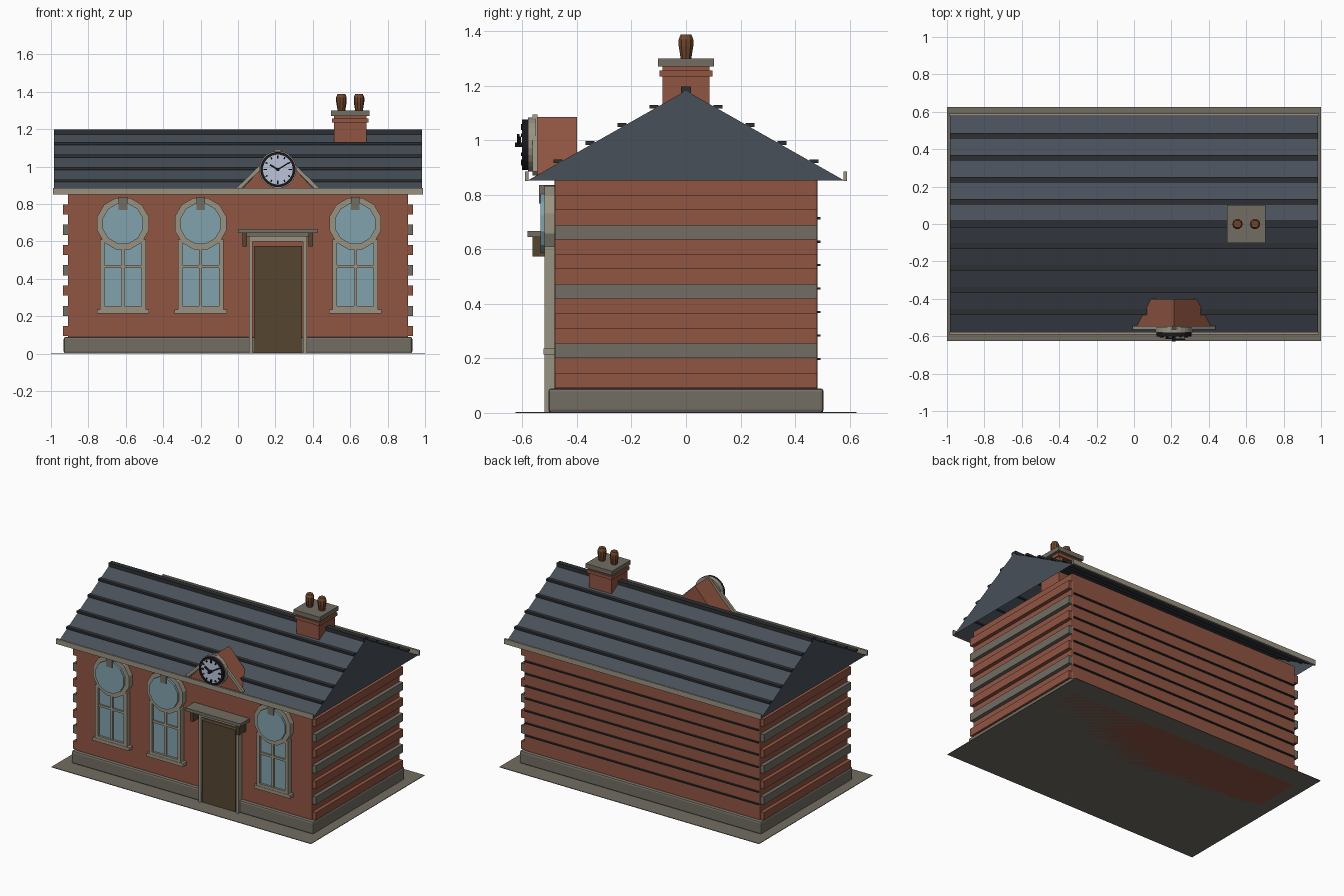
import bpy, bmesh, math
from mathutils import Matrix, Vector

if "Cube" in bpy.data.objects:
    bpy.data.objects.remove(bpy.data.objects["Cube"])


def mat(name, r, g, b):
    m = bpy.data.materials.new(name)
    m.diffuse_color = (r, g, b, 1)
    m.use_nodes = True
    m.node_tree.nodes["Principled BSDF"].inputs["Base Color"].default_value = m.diffuse_color
    return m


BRICK = mat("brick", 0.28, 0.09, 0.055)
STONE = mat("stone", 0.17, 0.155, 0.125)
TRIM = mat("trim", 0.32, 0.29, 0.22)
SLATE = mat("slate", 0.065, 0.08, 0.10)
DARK = mat("dark_slate", 0.025, 0.028, 0.032)
GLASS = mat("glass", 0.22, 0.36, 0.42)
WOOD = mat("wood", 0.09, 0.06, 0.03)
CLAY = mat("clay", 0.16, 0.06, 0.025)
FACE = mat("clock_face", 0.5, 0.55, 0.7)
BLACK = mat("black", 0.01, 0.01, 0.012)


def finish(name, bm, m):
    bmesh.ops.recalc_face_normals(bm, faces=bm.faces)
    me = bpy.data.meshes.new(name)
    bm.to_mesh(me)
    bm.free()
    me.materials.append(m)
    ob = bpy.data.objects.new(name, me)
    bpy.context.collection.objects.link(ob)
    return ob


def box(name, x, y, z, m, bevel=0, turn=0):
    """Box from (min, max) ranges; turn rotates it about y through its centre."""
    bm = bmesh.new()
    size = [r[1] - r[0] for r in (x, y, z)]
    mid = Vector([(r[0] + r[1]) / 2 for r in (x, y, z)])
    bmesh.ops.create_cube(bm, size=1, matrix=Matrix.Translation(mid)
                          @ Matrix.Rotation(turn, 4, 'Y') @ Matrix.Diagonal((*size, 1)))
    ob = finish(name, bm, m)
    if bevel:
        mod = ob.modifiers.new("bevel", 'BEVEL')
        mod.width, mod.segments = bevel, 2
    return ob


def bar(name, a, b, width, y, m):
    """Straight bar in the xz plane from a to b."""
    cx, cz = (a[0] + b[0]) / 2, (a[1] + b[1]) / 2
    dx, dz = b[0] - a[0], b[1] - a[1]
    h = math.hypot(dx, dz) / 2
    return box(name, (cx - h, cx + h), y, (cz - width / 2, cz + width / 2), m,
               turn=-math.atan2(dz, dx))


def prism(name, tri, axis, lo, hi, m, skip=None):
    """Triangle extruded along x or y; skip leaves out one side face."""
    bm = bmesh.new()
    put = (lambda p, t: (t, p[0], p[1])) if axis == 'x' else (lambda p, t: (p[0], t, p[1]))
    a, b = [[bm.verts.new(put(p, t)) for p in tri] for t in (lo, hi)]
    bm.faces.new(a)
    bm.faces.new(b)
    for i in range(3):
        if i != skip:
            j = (i + 1) % 3
            bm.faces.new((a[i], a[j], b[j], b[i]))
    return finish(name, bm, m)


def disc(name, x, z, r, y, n, m, inner=0):
    """Disc or ring facing the front, n sides."""
    bm = bmesh.new()
    loops = []
    for rad, t in [(r, y[0]), (r, y[1])] + ([(inner, y[1]), (inner, y[0])] if inner else []):
        loops.append([bm.verts.new((x + rad * math.cos((k + .5) * math.tau / n), t,
                                    z + rad * math.sin((k + .5) * math.tau / n))) for k in range(n)])
    pairs = list(zip(loops, loops[1:] + loops[:1])) if inner else [(loops[0], loops[1])]
    for a, b in pairs:
        for k in range(n):
            bm.faces.new((a[k], a[(k + 1) % n], b[(k + 1) % n], b[k]))
    if not inner:
        bm.faces.new(loops[0])
        bm.faces.new(loops[1])
    return finish(name, bm, m)


# Base and walls
box("ground_slab", (-1, 1), (-.625, .625), (0, .004), STONE)
box("plinth", (-.932, .932), (-.505, .505), (0, .09), STONE, .012)
box("walls", (-.91, .91), (-.482, .482), (0, .86), BRICK, .006)

# Alternating side courses
for s in (-1, 1):
    for i in range(7):
        z = .12 + .1085 * i
        xs = sorted((s * .90, s * .936))
        box("side_course", xs, (-.48, .48), (z - .027, z + .027), STONE if i % 2 else BRICK)

# Mortar lines on the back wall
for i in range(7):
    z = .198 + .086 * i
    box("mortar_line", (-.9, .9), (.48, .493), (z - .004, z + .004), DARK)

# Roof shell, open underneath
EAVE, RIDGE, HALF = .853, 1.182, .58
prism("roof", [(-HALF, EAVE), (0, RIDGE), (HALF, EAVE)], 'x', -.985, .985, SLATE, skip=2)
box("ridge_cap", (-.985, .985), (-.018, .018), (1.172, 1.197), DARK)
for s in (-1, 1):
    for i in range(1, 5):
        y = s * .1175 * i
        z = RIDGE - abs(y) * (RIDGE - EAVE) / HALF + .008
        box("slate_course", (-.985, .985), (y - .016, y + .016), (z - .007, z + .007), DARK)
    box("gutter", (-.99, .99), sorted((s * .577, s * .59)), (.85, .885), TRIM)

# Chimney
cx = .6
for name, h, z0, z1, m in (("chimney_stack", .087, 1.0, 1.27, BRICK),
                           ("chimney_collar", .097, 1.235, 1.257, BRICK),
                           ("chimney_cap", .102, 1.27, 1.3, STONE)):
    box(name, (cx - h, cx + h), (-h, h), (z0, z1), m)
for x in (cx - .047, cx + .047):
    bm = bmesh.new()
    rings = [[bm.verts.new((x + r * math.cos(k * math.tau / 10), r * math.sin(k * math.tau / 10), z))
              for k in range(10)]
             for r, z in ((.02, 1.295), (.023, 1.315), (.028, 1.345), (.028, 1.37), (.021, 1.388))]
    for a, b in zip(rings, rings[1:]):
        for k in range(10):
            bm.faces.new((a[k], a[(k + 1) % 10], b[(k + 1) % 10], b[k]))
    bm.faces.new(rings[0])
    bm.faces.new(rings[-1])
    finish("chimney_pot", bm, CLAY)

# Clock gable
gx, gz = .213, .984
prism("clock_gable", [(gx - .2, .87), (gx, 1.085), (gx + .2, .87)], 'y', -.55, -.4, BRICK)
for s in (-1, 1):
    bar("gable_coping", (gx + s * .215, .878), (gx, 1.088), .02, (-.563, -.545), TRIM)
disc("clock_surround", gx, gz, .1, (-.58, -.55), 24, TRIM)
disc("clock_rim", gx, gz, .094, (-.602, -.575), 24, BLACK, inner=.08)
disc("clock_dial", gx, gz, .082, (-.597, -.57), 24, FACE)
for k in range(12):
    c, s = math.cos(k * math.tau / 12), math.sin(k * math.tau / 12)
    r = .058 if k % 3 == 0 else .064
    bar("hour_mark", (gx + r * c, gz + r * s), (gx + .076 * c, gz + .076 * s), .007, (-.606, -.595), BLACK)
bar("hour_hand", (gx, gz), (gx - .042, gz + .026), .009, (-.615, -.606), BLACK)
bar("minute_hand", (gx, gz), (gx + .058, gz + .036), .007, (-.62, -.611), BLACK)
disc("clock_hub", gx, gz, .009, (-.628, -.595), 12, BLACK)

# Windows
for wx in (-.615, -.2, .627):
    box("window_pane", (wx - .11, wx + .11), (-.505, -.475), (.24, .6), GLASS)
    for s in (-1, 1):
        box("window_jamb", sorted((wx + s * .098, wx + s * .122)), (-.52, -.475), (.235, .61), TRIM)
    box("window_bottom_rail", (wx - .12, wx + .12), (-.52, -.475), (.235, .255), TRIM)
    box("window_mullion", (wx - .008, wx + .008), (-.515, -.48), (.24, .59), TRIM)
    box("window_crossbar", (wx - .11, wx + .11), (-.515, -.48), (.458, .474), TRIM)
    box("window_sill", (wx - .14, wx + .14), (-.522, -.475), (.215, .237), TRIM)
    disc("round_frame", wx, .695, .143, (-.52, -.475), 12, TRIM, inner=.1)
    disc("round_pane", wx, .695, .112, (-.534, -.5), 12, GLASS)
    box("keystone", (wx - .023, wx + .023), (-.54, -.48), (.768, .837), STONE)

# Door with canopy
dx = .213
box("door", (dx - .128, dx + .128), (-.513, -.475), (.005, .575), WOOD)
for s in (-1, 1):
    box("door_jamb", sorted((dx + s * .135, dx + s * .155)), (-.52, -.475), (0, .625), TRIM)
    box("canopy_bracket", sorted((dx + s * .165, dx + s * .188)), (-.563, -.48), (.573, .645), WOOD)
box("door_head", (dx - .155, dx + .155), (-.52, -.475), (.6, .625), TRIM)
box("canopy_moulding", (dx - .17, dx + .17), (-.535, -.475), (.625, .645), STONE)
box("canopy", (dx - .213, dx + .213), (-.582, -.475), (.645, .667), STONE)
